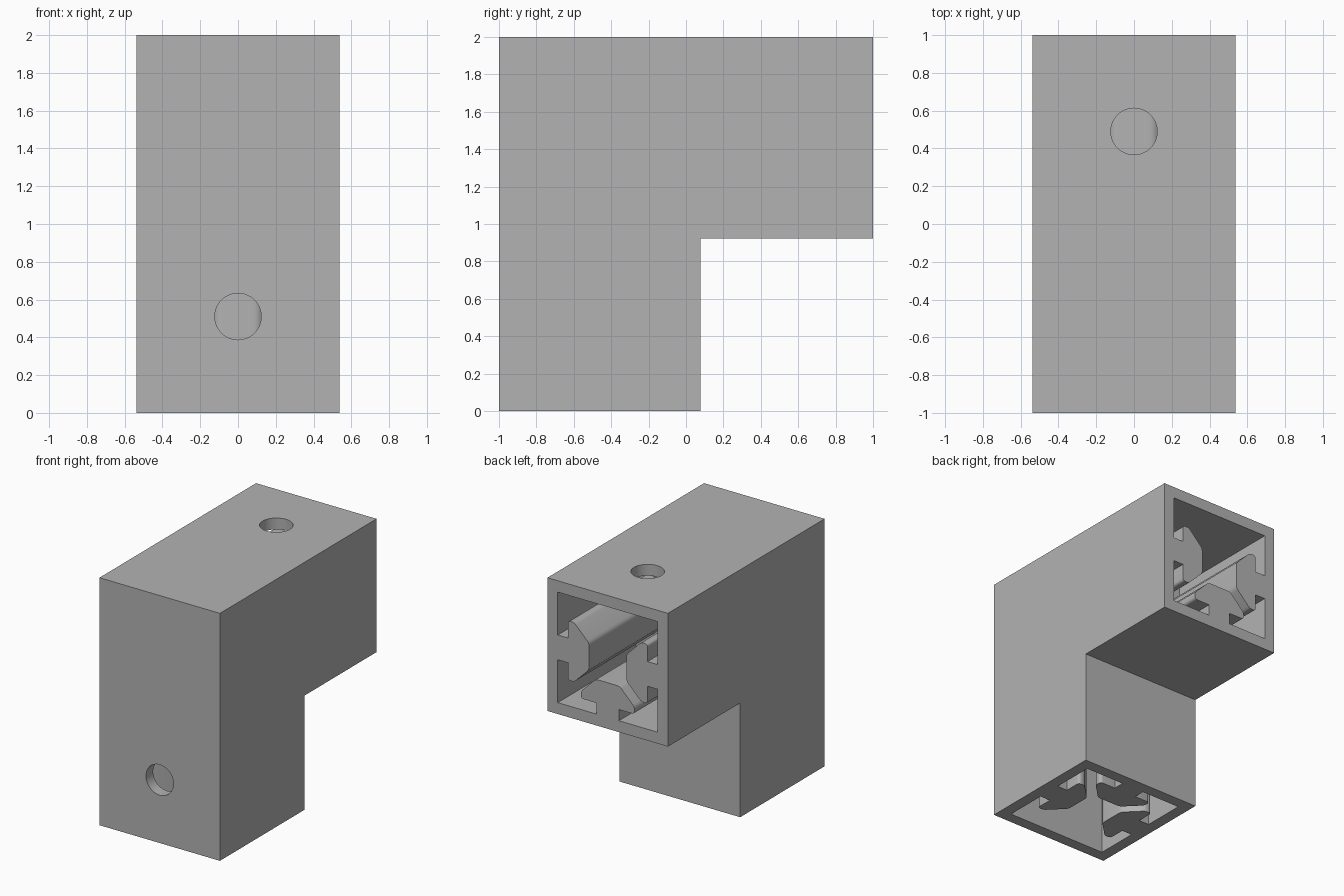
import bpy
import bmesh
import math
from mathutils import Matrix, Vector

cube = bpy.data.objects.get("Cube")
if cube:
    bpy.data.objects.remove(cube, do_unlink=True)

SIDE = 1.077            # outer width of each square arm
HALF = SIDE / 2
WALL = 0.092
INNER = HALF - WALL     # half width of the cavity
DEPTH = 1.0             # how far each cavity runs in
HOLE_R = 0.123
HOLE_OFFSET = 0.51      # hole distance from the open end
OVER = 0.05             # cutter overshoot

grey = bpy.data.materials.new("mid_grey")
grey.use_nodes = True
COLOUR = (0.45, 0.45, 0.45, 1)
grey.diffuse_color = COLOUR
grey.node_tree.nodes["Principled BSDF"].inputs["Base Color"].default_value = COLOUR


def prism(name, points, offset):
    """Extrude a closed 3D outline along offset."""
    bm = bmesh.new()
    face = bm.faces.new([bm.verts.new(p) for p in points])
    grown = bmesh.ops.extrude_face_region(bm, geom=[face])["geom"]
    verts = [g for g in grown if isinstance(g, bmesh.types.BMVert)]
    bmesh.ops.translate(bm, verts=verts, vec=offset)
    bmesh.ops.recalc_face_normals(bm, faces=bm.faces)
    mesh = bpy.data.meshes.new(name)
    bm.to_mesh(mesh)
    bm.free()
    mesh.materials.append(grey)
    obj = bpy.data.objects.new(name, mesh)
    bpy.context.collection.objects.link(obj)
    return obj


def rounded(before, corner, after, cut, steps=4):
    """Replace a corner by a short curve starting cut away from it."""
    a = corner + (before - corner).normalized() * cut
    b = corner + (after - corner).normalized() * cut
    return [a * (1 - t) ** 2 + corner * 2 * t * (1 - t) + b * t * t
            for t in (i / steps for i in range(steps + 1))]


def key_profile():
    """Slot key standing on the bottom wall, listed left to right."""
    half = [(0.10, 0, 0), (0.10, 0.09, 0), (0.24, 0.09, 0.026),
            (0.24, 0.147, 0.022), (0.107, 0.28, 0.025)]
    full = [(-s, h, r) for s, h, r in half] + half[::-1]
    pts = [Vector((s, h - INNER)) for s, h, r in full]
    out = []
    for i, (s, h, r) in enumerate(full):
        out += rounded(pts[i - 1], pts[i], pts[i + 1], r) if r else [pts[i]]
    return out


def cavity_profile():
    """Square outline with keys on three walls; the top wall is plain."""
    wall = [Vector((-INNER, -INNER))] + key_profile()
    outline = []
    for degrees in (-90, 0, 90):
        turn = Matrix.Rotation(math.radians(degrees), 2)
        outline += [turn @ p for p in wall]
    return outline + [Vector((INNER, INNER))]


def circle(centre, u, v):
    angles = [math.tau * i / 48 for i in range(48)]
    return [centre + (u * math.cos(a) + v * math.sin(a)) * HOLE_R for a in angles]


# L-shaped body, extruded across the width
knee_y, knee_z = SIDE - 1, 2 - SIDE
side_outline = [(-1, 0), (knee_y, 0), (knee_y, knee_z), (1, knee_z), (1, 2), (-1, 2)]
body = prism("corner_bracket", [(-HALF, y, z) for y, z in side_outline], (SIDE, 0, 0))

# Cavities open at the back and at the bottom
outline = cavity_profile()
X, Y, Z = Vector((1, 0, 0)), Vector((0, 1, 0)), Vector((0, 0, 1))
cutters = [
    prism("back_cavity", [(p.x, 1 + OVER, 2 - HALF + p.y) for p in outline],
          -Y * (DEPTH + OVER)),
    prism("bottom_cavity", [(p.x, HALF - 1 - p.y, -OVER) for p in outline],
          Z * (DEPTH + OVER)),
    # Screw holes through the plain walls
    prism("top_hole", circle(Vector((0, 1 - HOLE_OFFSET, 2 + OVER)), X, Y),
          -Z * (WALL + 2 * OVER)),
    prism("front_hole", circle(Vector((0, -1 - OVER, HOLE_OFFSET)), X, Z),
          Y * (WALL + 2 * OVER)),
]

bpy.ops.object.select_all(action="DESELECT")
body.select_set(True)
bpy.context.view_layer.objects.active = body
for cutter in cutters:
    cut = body.modifiers.new(cutter.name, "BOOLEAN")
    cut.operation = "DIFFERENCE"
    cut.solver = "EXACT"
    cut.object = cutter
    bpy.ops.object.modifier_apply(modifier=cut.name)
for cutter in cutters:
    bpy.data.objects.remove(cutter, do_unlink=True)

bpy.ops.object.shade_smooth_by_angle(angle=math.radians(30))
